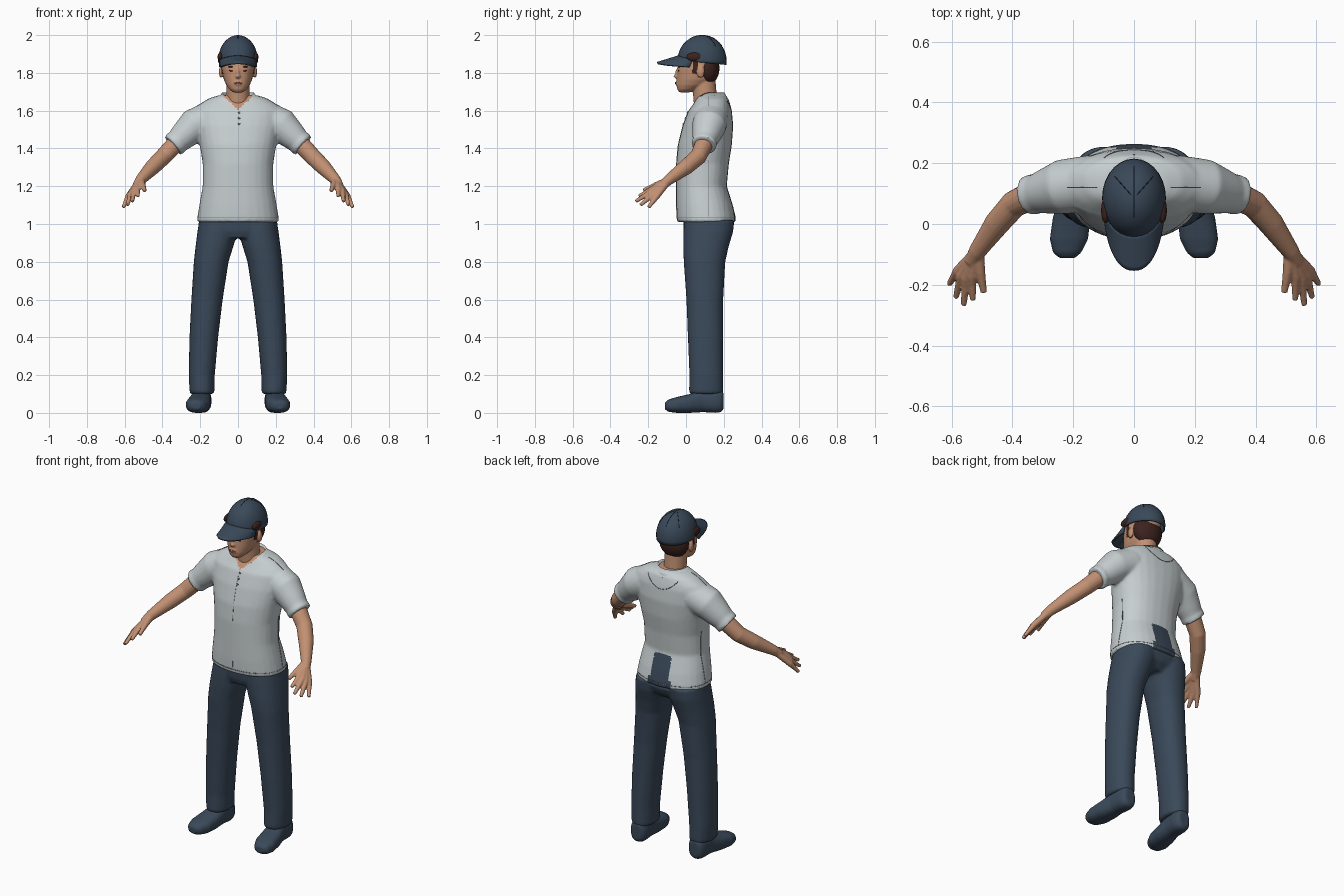
import bpy, bmesh, math
from mathutils import Vector, Matrix
from mathutils.bvhtree import BVHTree

if "Cube" in bpy.data.objects:
    bpy.data.objects.remove(bpy.data.objects["Cube"])


def material(name, r, g, b):
    m = bpy.data.materials.new(name)
    m.use_nodes = True
    m.diffuse_color = (r, g, b, 1)
    node = next(n for n in m.node_tree.nodes if n.type == 'BSDF_PRINCIPLED')
    node.inputs["Base Color"].default_value = (r, g, b, 1)
    node.inputs["Roughness"].default_value = 0.8
    return m


SHIRT = material("pale grey cloth", .57, .62, .63)
SEAM = material("grey stitching", .17, .19, .2)
NAVY = material("navy cloth", .042, .066, .1)
DARK = material("dark navy stitching", .012, .018, .03)
SKIN = material("skin", .54, .28, .17)
HAIR = material("dark brown hair", .045, .017, .014)
LIPS = material("lips", .36, .13, .09)


def loft(bm, rings, n=28, power=2.0):
    """Bridge elliptical rings (centre, axis u, axis v) into a closed tube."""
    loops = []
    for c, u, v in rings:
        loop = []
        for i in range(n):
            a = 2 * math.pi * i / n
            k, s = math.cos(a), math.sin(a)
            k = math.copysign(abs(k) ** (2 / power), k)
            s = math.copysign(abs(s) ** (2 / power), s)
            loop.append(bm.verts.new(c + u * k + v * s))
        loops.append(loop)
    for lo, hi in zip(loops, loops[1:]):
        for i in range(n):
            j = (i + 1) % n
            bm.faces.new((lo[i], lo[j], hi[j], hi[i]))
    bm.faces.new(loops[0][::-1])
    bm.faces.new(loops[-1])


def stack(bm, rows, power=2.0):
    """Vertical loft from rows of height, centre x, half width, front y, back y."""
    loft(bm, [(Vector((x, (f + b) / 2, z)), Vector((w, 0, 0)), Vector((0, (b - f) / 2, 0)))
              for z, x, w, f, b in rows], power=power)


def tube(bm, points, radii, side=1, n=16):
    """Round tube along a path, mirrored in x by side."""
    pts = [Vector((p[0] * side, p[1], p[2])) for p in points]
    rings = []
    for i, (p, r) in enumerate(zip(pts, radii)):
        t = (pts[min(i + 1, len(pts) - 1)] - pts[max(i - 1, 0)]).normalized()
        u = t.cross(Vector((0, 1, 0.3))).normalized()
        rings.append((p, u * r, t.cross(u) * r))
    loft(bm, rings, n)


def ball(bm, centre, size):
    bmesh.ops.create_uvsphere(bm, u_segments=28, v_segments=18, radius=1,
                              matrix=Matrix.Translation(centre) @ Matrix.Diagonal((*size, 1)))


def finish(name, bm, *mats):
    bmesh.ops.recalc_face_normals(bm, faces=bm.faces[:])
    me = bpy.data.meshes.new(name)
    bm.to_mesh(me)
    bm.free()
    me.shade_smooth()
    for m in mats:
        me.materials.append(m)
    ob = bpy.data.objects.new(name, me)
    bpy.context.scene.collection.objects.link(ob)
    return ob


def fuse(name, bm, voxel, mats, rule=None, rounds=4):
    """Merge overlapping volumes into one soft skin, then colour faces by rule."""
    ob = finish(name, bm)
    rm = ob.modifiers.new("merge", 'REMESH')
    rm.mode, rm.voxel_size = 'VOXEL', voxel
    sm = ob.modifiers.new("soften", 'SMOOTH')
    sm.factor, sm.iterations = 0.5, rounds
    deps = bpy.context.evaluated_depsgraph_get()
    me = bpy.data.meshes.new_from_object(ob.evaluated_get(deps))
    ob.modifiers.clear()
    ob.data = me
    me.materials.clear()
    for m in mats:
        me.materials.append(m)
    for p in me.polygons:
        p.material_index = rule(p.center) if rule else 0
    me.shade_smooth()
    return ob


def surface(ob):
    return BVHTree.FromPolygons([v.co for v in ob.data.vertices],
                                [p.vertices for p in ob.data.polygons])


def seam(name, tree, rays, mat, closed=False, r=0.0018):
    """Stitch line where rays strike a surface."""
    hits = [tree.ray_cast(Vector(o), Vector(d).normalized())[0] for o, d in rays]
    hits = [h for h in hits if h]
    cu = bpy.data.curves.new(name, 'CURVE')
    cu.dimensions, cu.bevel_depth, cu.bevel_resolution = '3D', r, 1
    sp = cu.splines.new('POLY')
    sp.points.add(len(hits) - 1)
    for p, h in zip(sp.points, hits):
        p.co = (*h, 1)
    sp.use_cyclic_u = closed
    cu.materials.append(mat)
    bpy.context.scene.collection.objects.link(bpy.data.objects.new(name, cu))


# Shirt: body and sleeves, open neck, and a gap at the lower back
def shirt_colour(c):
    inside = (c.x / .08) ** 2 + ((c.y - .118) / .085) ** 2 < 1 and c.z > 1.64
    if inside or (c.y < .1 and abs(c.x) < .08 and c.z > 1.605 + .9 * abs(c.x)):
        return 1
    gap = .055 + (.02 if c.z < 1.06 else 0)
    return 2 if c.y > .15 and abs(c.x) < gap and c.z < 1.19 else 0


bm = bmesh.new()
stack(bm, [(1.01, 0, .217, -.047, .264), (1.04, 0, .214, -.05, .262), (1.10, 0, .205, -.052, .248),
           (1.20, 0, .187, -.052, .216), (1.32, 0, .187, -.052, .227), (1.42, 0, .203, -.043, .243),
           (1.52, 0, .225, -.018, .25), (1.60, 0, .232, .012, .243), (1.63, 0, .21, .035, .235),
           (1.662, 0, .16, .055, .225), (1.682, 0, .1, .062, .2)], power=2.25)
for s in (1, -1):
    tube(bm, [(.14, .135, 1.56), (.235, .122, 1.52), (.29, .107, 1.465), (.325, .098, 1.433),
              (.327, .098, 1.431), (.345, .094, 1.415)], [.092, .09, .074, .063, .067, .066], s, 28)
shirt = fuse("shirt", bm, .009, (SHIRT, SKIN, NAVY), shirt_colour)
tree = surface(shirt)

# Shirt stitching and buttons
turn = [(math.sin(i * math.pi / 24), math.cos(i * math.pi / 24)) for i in range(48)]
seam("hem_stitching", tree, [((k * 2, .1 + c * 2, 1.035), (-k, -c, 0)) for k, c in turn], SEAM, True)
seam("front_seam", tree, [((0, -1, 1.03 + i * .029), (0, 1, 0)) for i in range(20)], SEAM, r=.001)
seam("yoke_seam", tree, [((x * .01, 1, 1.59 + .0006 * x * x), (0, -1, 0)) for x in range(-10, 11)], SEAM)
for s, side in ((1, "left"), (-1, "right")):
    seam(side + "_side_seam", tree, [((s, .12, 1.04 + i * .03), (-s, 0, 0)) for i in range(11)], SEAM)
    seam(side + "_shoulder_seam", tree, [((s * (.12 + i * .01), .12, 2), (0, 0, -1)) for i in range(11)], SEAM)
bm = bmesh.new()
for z in (1.59, 1.56, 1.53):
    ball(bm, tree.ray_cast(Vector((.006, -1, z)), Vector((0, 1, 0)))[0], (.006, .004, .006))
finish("buttons", bm, SEAM)

# Folded collar, open at the front
bm = bmesh.new()
strip = []
for i in range(33):
    a = math.radians(-160 + 10 * i)
    k, c = math.sin(a), math.cos(a)
    z = 1.692 - .075 * max(0, -c) ** 2
    strip.append([bm.verts.new(p) for p in ((.077 * k, .118 + .08 * c, z - .02),
                                            (.084 * k, .118 + .086 * c, z),
                                            (.114 * k, .115 + .11 * c, z - .042))])
for p, q in zip(strip, strip[1:]):
    for j in (0, 1):
        bm.faces.new((p[j], q[j], q[j + 1], p[j + 1]))
collar = finish("collar", bm, SHIRT)
so = collar.modifiers.new("thickness", 'SOLIDIFY')
so.thickness, so.offset = .007, 0

# Trousers
bm = bmesh.new()
for s in (1, -1):
    stack(bm, [(z, s * x, w, f, b) for z, x, w, f, b in (
        (.10, .19, .064, .018, .197), (.12, .191, .066, .016, .198), (.2, .192, .069, .018, .197),
        (.4, .181, .076, .01, .197), (.6, .164, .083, .002, .197), (.8, .142, .092, -.012, .208),
        (.88, .125, .1, -.015, .226), (.96, .108, .107, -.014, .25), (1.02, .1, .105, -.01, .255))], 2.2)
stack(bm, [(.925, 0, .15, .0, .2), (.96, 0, .2, -.012, .24), (1.0, 0, .21, -.014, .256),
           (1.05, 0, .2, -.01, .235)], 2.3)
fuse("trousers", bm, .009, (NAVY,))

# Shoes
for s, side in ((1, "left"), (-1, "right")):
    bm = bmesh.new()
    loft(bm, [(Vector((s * x, y, (t + b) / 2)), Vector((w, 0, 0)), Vector((0, 0, (t - b) / 2)))
              for y, x, w, t, b in ((-.112, .22, .025, .055, .02), (-.095, .22, .046, .07, .006),
                                    (-.05, .214, .063, .084, 0), (.02, .205, .062, .1, 0),
                                    (.09, .196, .052, .125, .004), (.16, .192, .052, .13, 0),
                                    (.185, .192, .045, .125, .004), (.198, .192, .03, .11, .02))], power=2.5)
    fuse(side + "_shoe", bm, .007, (NAVY,), rounds=2)

    # Arm with palm, fingers and thumb
    bm = bmesh.new()
    wrist = (.515, -.09, 1.235)
    tube(bm, [(.28, .107, 1.47), (.34, .092, 1.415), (.395, .065, 1.357), (.45, .002, 1.303), wrist,
              (.535, -.125, 1.205)], [.05, .048, .045, .042, .029, .024], s)
    for knuckle, tip in (((.532, -.175, 1.187), (.53, -.25, 1.147)), ((.552, -.18, 1.172), (.56, -.267, 1.12)),
                         ((.568, -.172, 1.158), (.586, -.242, 1.1)), ((.58, -.155, 1.147), (.608, -.198, 1.088))):
        mid = Vector(knuckle).lerp(Vector(tip), .5)
        tube(bm, [wrist, knuckle, mid, tip], [.02, .017, .0125, .0095], s, 12)
    tube(bm, [(.512, -.1, 1.228), (.506, -.155, 1.207), (.494, -.225, 1.178)], [.02, .017, .0105], s, 12)
    fuse(side + "_arm", bm, .0045, (SKIN,), rounds=3)


# Head with neck, nose, ears and sideburns
def head_colour(c):
    return 1 if abs(c.x) < .089 and c.z > 1.795 and .035 < c.y < .062 else 0


bm = bmesh.new()
stack(bm, [(1.58, 0, .075, .05, .18), (1.65, 0, .062, .04, .165), (1.78, 0, .06, .03, .155)])
stack(bm, [(1.697, 0, .025, -.035, .02), (1.712, 0, .045, -.046, .06), (1.735, 0, .062, -.05, .11),
           (1.765, 0, .075, -.049, .15), (1.82, 0, .086, -.046, .17), (1.88, 0, .087, -.034, .18),
           (1.94, 0, .065, .01, .15)], 2.2)
ball(bm, (0, -.05, 1.782), (.014, .016, .011))
ball(bm, (0, -.045, 1.8), (.009, .012, .025))
ball(bm, (0, -.046, 1.745), (.022, .01, .014))
for s in (1, -1):
    ball(bm, (s * .09, .078, 1.805), (.011, .02, .032))
head = fuse("head", bm, .005, (SKIN, HAIR), head_colour)
tree = surface(head)


def on_face(x, z):
    return tree.ray_cast(Vector((x, -1, z)), Vector((0, 1, 0)))[0]


bm = bmesh.new()
for s in (1, -1):
    ball(bm, on_face(s * .034, 1.812), (.014, .003, .0045))
    ball(bm, on_face(s * .036, 1.832), (.018, .004, .004))
finish("eyes_and_brows", bm, HAIR)
bm = bmesh.new()
ball(bm, on_face(0, 1.746), (.022, .004, .005))
finish("mouth", bm, LIPS)

# Hair at the back, with tufts beside the cap
bm = bmesh.new()
ball(bm, (0, .112, 1.825), (.089, .065, .09))
for s in (1, -1):
    ball(bm, (s * .094, .045, 1.885), (.014, .042, .023))
finish("hair", bm, HAIR)

# Cap crown
bm = bmesh.new()
ball(bm, (0, .085, 1.865), (.105, .13, .135))
bmesh.ops.bisect_plane(bm, geom=bm.verts[:] + bm.edges[:] + bm.faces[:], plane_co=(0, .085, 1.855),
                       plane_no=(0, .1, 1), clear_inner=True)
crown = finish("cap_crown", bm, NAVY)
tree = surface(crown)
so = crown.modifiers.new("thickness", 'SOLIDIFY')
so.thickness, so.offset = .008, -1
seam("cap_middle_seam", tree, [((0, .02 + i * .013, 3), (0, 0, -1)) for i in range(14)], DARK, r=.0015)
for s, side in ((1, "left"), (-1, "right")):
    seam(side + "_cap_seam", tree, [((s * .008 * i, .085 + .009 * i, 3), (0, 0, -1)) for i in range(1, 9)],
         DARK, r=.0015)

# Cap brim: spans from the crown to a curved, drooping front edge
bm = bmesh.new()
bmesh.ops.create_grid(bm, x_segments=24, y_segments=8, size=1)
for v in bm.verts:
    u, t = v.co.x, (v.co.y + 1) / 2
    x = .094 * u
    root = .09 - .125 * math.sqrt(1 - (x / .106) ** 2)
    edge = .085 - .237 * max(0, 1 - abs(u * .965) ** 2.3) ** .5
    v.co = (x, root + (edge - root) * t, 1.888 - .036 * t - .022 * u * u)
brim = finish("cap_brim", bm, NAVY)
so = brim.modifiers.new("thickness", 'SOLIDIFY')
so.thickness, so.offset = .012, 0
